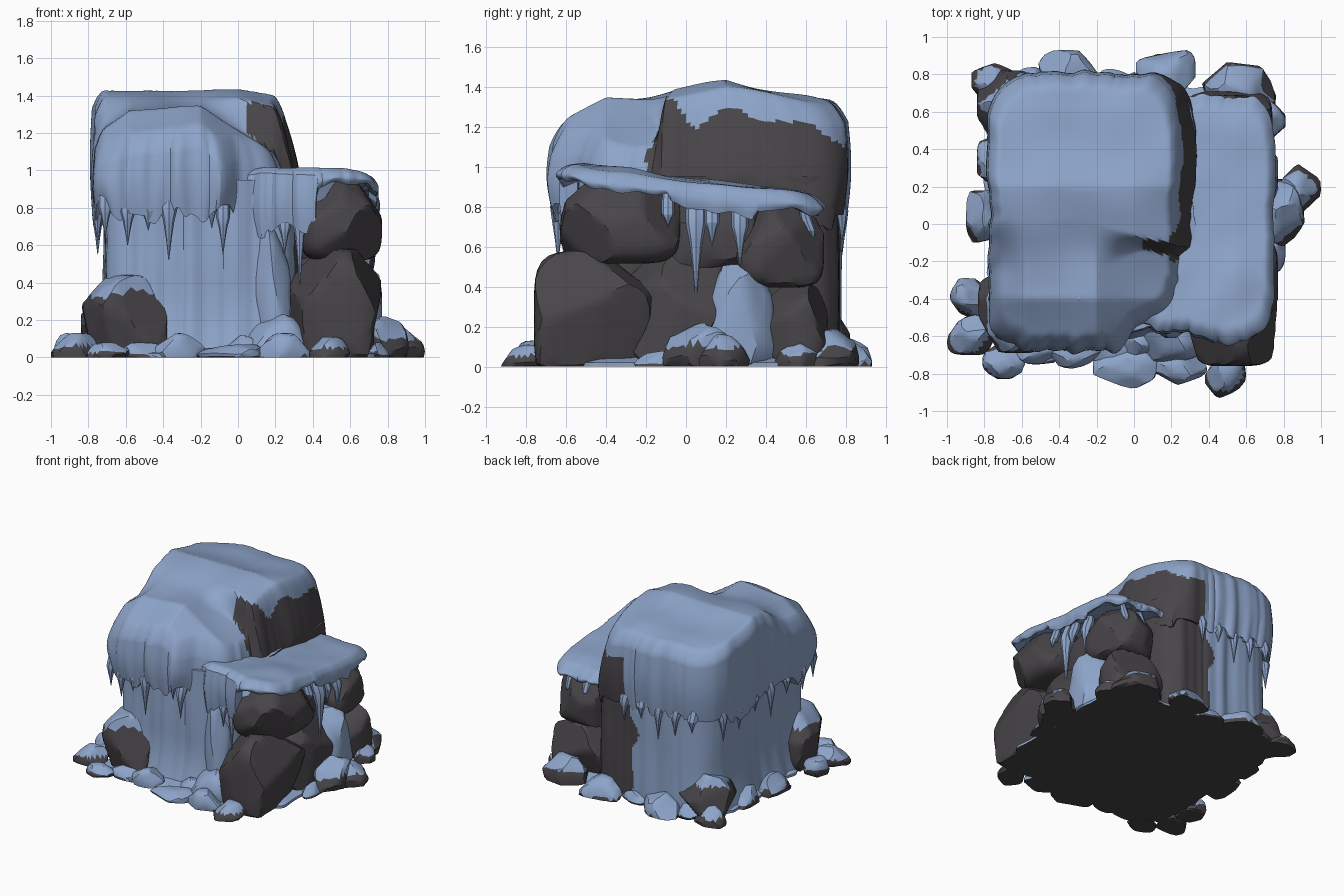
import bpy, bmesh, math, random
from mathutils import Vector, noise

if "Cube" in bpy.data.objects:
    bpy.data.objects.remove(bpy.data.objects["Cube"])


def material(name, rgb):
    m = bpy.data.materials.new(name)
    m.diffuse_color = (*rgb, 1)
    m.use_nodes = True
    m.node_tree.nodes["Principled BSDF"].inputs["Base Color"].default_value = m.diffuse_color
    return m


ICE = material("pale blue ice", (0.27, 0.375, 0.59))
ROCK = material("dark grey rock", (0.066, 0.06, 0.066))


def n3(x, y, z=0.0):
    return noise.noise(Vector((x + 7.3, y + 3.1, z + 1.7)))


def smooth(a, b, v):
    t = min(1, max(0, (v - a) / (b - a)))
    return t * t * (3 - 2 * t)


def finish(bm, name, is_rock):
    """Turn a bmesh into an object; is_rock(centre, normal) picks the colour."""
    bmesh.ops.recalc_face_normals(bm, faces=bm.faces[:])
    bm.normal_update()
    for f in bm.faces:
        c = f.calc_center_median()
        f.material_index = 1 if c.z < 0.004 or is_rock(c, f.normal) else 0
    me = bpy.data.meshes.new(name)
    bm.to_mesh(me)
    bm.free()
    me.materials.append(ICE)
    me.materials.append(ROCK)
    ob = bpy.data.objects.new(name, me)
    bpy.context.collection.objects.link(ob)
    bpy.ops.object.select_all(action='DESELECT')
    ob.select_set(True)
    bpy.context.view_layer.objects.active = ob
    bpy.ops.object.shade_smooth_by_angle(angle=math.radians(28))
    return ob


def outline(x0, x1, y0, y1, n=200, p=6, rough=0.04):
    """Wobbly rounded rectangle as (centre, list of offsets)."""
    cx, cy, hx, hy = (x0 + x1) / 2, (y0 + y1) / 2, (x1 - x0) / 2, (y1 - y0) / 2
    pts = []
    for i in range(n):
        a = math.tau * i / n
        c, s = math.cos(a), math.sin(a)
        r = (abs(c) ** p + abs(s) ** p) ** (-1 / p)
        r *= 1 - rough * 0.3 + rough * n3(c * r * 3, s * r * 3)
        r *= 1 - rough * 0.3 + rough * abs(n3(c * r * 6, s * r * 6, 5))
        pts.append((c * r * hx, s * r * hy))
    return cx, cy, pts


def loft(name, rings, is_rock):
    bm = bmesh.new()
    vs = [[bm.verts.new(p) for p in r] for r in rings]
    n = len(rings[0])
    for a, b in zip(vs, vs[1:]):
        for i in range(n):
            j = (i + 1) % n
            bm.faces.new((a[i], a[j], b[j], b[i]))
    bm.faces.new(vs[0])
    bm.faces.new(vs[-1])
    return finish(bm, name, is_rock)


def boulder(name, c, half, thr=9, seed=1, sub=3, chip=(0.82, 1.05), taper=0.0):
    """Chipped boulder, cut flat at the ground, with ice where it faces up."""
    rnd = random.Random(seed)
    planes = [(Vector((rnd.uniform(-1, 1), rnd.uniform(-1, 1), rnd.uniform(-.5, 1))).normalized(),
               rnd.uniform(*chip)) for _ in range(18)]
    bm = bmesh.new()
    bmesh.ops.create_icosphere(bm, subdivisions=sub, radius=1)
    for v in bm.verts:
        d = v.co.normalized()
        d = d * (sum(abs(k) ** 4.5 for k in d) ** (-1 / 4.5))
        for nrm, dist in planes:
            over = d.dot(nrm) - dist
            if over > 0:
                d = d - nrm * over
        v.co = d
    # stretch back to the full size after chipping
    lo = [min(v.co[k] for v in bm.verts) for k in range(3)]
    hi = [max(v.co[k] for v in bm.verts) for k in range(3)]
    for v in bm.verts:
        d = [2 * (v.co[k] - lo[k]) / (hi[k] - lo[k]) - 1 for k in range(3)]
        s = 1 - taper * max(0, d[2])
        v.co = (c[0] + d[0] * s * half[0], c[1] + d[1] * s * half[1], max(0, c[2] + d[2] * half[2]))

    def rule(p, nm):
        return nm.z * 0.6 + (p.z - c[2]) / half[2] < thr + 0.3 * n3(p.x * 7, p.y * 7, p.z * 7)
    return finish(bm, name, rule)


def cap(name, box, height, bottom, is_rock, edge=0.08, rings=36, shift=None, lean=None):
    """Ice sheet: a height surface with rounded rim and a hanging skirt."""
    cx, cy, pts = outline(*box)
    pts = [(px, py + shift(cx + px, cy + py)) for px, py in pts]
    out = []
    for k in range(1, rings + 1):
        t = (k / rings) ** 0.8
        ring = []
        for px, py in pts:
            x, y = cx + px * t, cy + py * t
            drop = edge * max(0, (t - 0.88) / 0.12) ** 2
            ring.append((x, y, height(x, y) - drop))
        out.append(ring)
    rim = out[-1]
    low = [min(bottom(x, y), z - 0.03) for x, y, z in rim]
    for k in range(1, 25):
        f = k / 24
        s = 1 + 0.025 * math.sin(math.pi * f) - 0.01 * f
        out.append([(cx + (x - cx) * s + (lean(x, y) * min(1, f * 1.3) if lean else 0),
                     cy + (y - cy) * s, z + (b - z) * f)
                    for (x, y, z), b in zip(rim, low)])
    out.append([(cx + (x - cx) * .88, cy + (y - cy) * .88, b + 0.03)
                for (x, y, z), b in zip(rim, low)])
    return loft(name, out, is_rock)


def icicle(name, x, y, top, tip, r, ix, iy):
    """Tapered spike whose root fades inward (ix, iy) into the ice sheet."""
    levels = [(tip, .04, 0), (tip + (top - tip) * .4, .3, 0), (tip + (top - tip) * .75, .6, 0),
              (top, .95, .008), (top + .06, .95, .03), (top + .14, .6, .05)]
    loft(name, [[(x + ix * k + r * s * math.cos(math.tau * i / 8),
                  y + iy * k + r * s * math.sin(math.tau * i / 8), z) for i in range(8)]
                for z, s, k in levels], lambda c, n: False)


# Inner block: frozen wall on the front and left, bare rock at the back right
cx, cy, pts = outline(-0.715, 0.33, -0.57, 0.775, rough=0.035)
rings = []
for k in range(41):
    z = 0.95 * k / 40
    flare = 1 + 0.11 * max(0, 1 - z / 0.4) ** 2
    rings.append([(cx + px * (flare if px < 0 else 1) * (1 + .02 * n3(px * 5, py * 5, z * 2)),
                   cy + py * (flare if py < 0 else 1) * (1 + .02 * n3(px * 5, py * 5, z * 2 + 9)), z)
                  for px, py in pts])


def core_rock(c, n):
    w = 0.12 * n3(c.x * 4, c.y * 4, c.z * 5)
    return (c.y > 0.6 and c.x > -0.08 + w) or (c.x > 0.24 and c.y > -0.4)


loft("frozen_wall", rings, core_rock)


# Main ice cap: high slab at the back, lower slope at the front
def main_height(x, y):
    back = 1.425 - 0.2 * max(0, y - 0.2) - 0.2 * max(0, 0.2 - y) - 0.15 * max(0, x)
    front = 1.34 - 0.6 * max(0, -0.4 - y) - 0.62 * max(0, x + 0.2) - 0.7 * max(0, -0.58 - x)
    w = -0.12 + 0.03 * n3(x * 5, 0)
    spread = 0.03 + 0.12 * smooth(0.1, -0.3, x)
    return front + (back - front) * smooth(w - spread, w + spread, y) + 0.03 * n3(x * 3, y * 3)


def main_bottom(x, y):
    return 0.78 + 0.1 * n3(x * 5, y * 5) - 0.12 * max(0, n3(x * 14, y * 14, 4))


def main_rock(c, n):
    w = 0.1 * n3(c.x * 5, c.y * 6, 2)
    top = 1.23 - 0.1 * smooth(.45, .8, c.y) + w + 0.14 * smooth(0.05, -0.08, c.y)
    side = c.x > 0.12 and c.y > -0.17 and n.z < 0.75 and c.z < top
    step = c.x > 0.05 and -0.2 < c.y < -0.05 and n.z < 0.6
    rear = c.y > 0.6 and c.x > 0.0 + w and c.z < 1.14 + w
    return side or step or rear


cap("main_ice_cap", (-0.775, 0.245, -0.675, 0.81), main_height, main_bottom, main_rock,
    shift=lambda x, y: 0.13 * smooth(-0.12, 0.04, x) * smooth(-0.2, -0.5, y),
    lean=lambda x, y: 0.085 * smooth(0.05, 0.18, x) * smooth(-0.3, -0.1, y))


# Lower ice ledge on the right
def ledge_height(x, y):
    return 1.02 - 0.12 * (y + 0.6) - 0.1 * max(0, x - 0.55) + 0.025 * n3(x * 4, y * 4, 3)


def ledge_bottom(x, y):
    z = ledge_height(x, y) - 0.09 + 0.05 * n3(x * 8, y * 8)
    if x < 0.42 and y < -0.4:
        z = 0.68 + 0.12 * n3(x * 9, y)
    if x > 0.5 and -0.08 < y < 0.36:
        z -= 0.04
    return z


cap("right_ice_ledge", (-0.02, 0.75, -0.63, 0.685), ledge_height, ledge_bottom,
    lambda c, n: False, edge=0.04,
    shift=lambda x, y: 0.05 * smooth(0.42, 0.3, x) * smooth(-0.2, -0.5, y))

# Stacked rocks under the ledge
boulder("upper_front_rock", (0.55, -0.33, 0.735), (0.22, 0.3, 0.22), seed=3, sub=4)
boulder("lower_front_rock", (0.515, -0.46, 0.24), (0.25, 0.3, 0.34), seed=8, sub=4)
boulder("lower_middle_rock", (0.5, -0.05, 0.26), (0.24, 0.33, 0.31), seed=5, sub=4)
boulder("upper_back_rock", (0.5, 0.47, 0.61), (0.235, 0.22, 0.215), seed=6, sub=4)
boulder("lower_back_rock", (0.5, 0.53, 0.19), (0.24, 0.18, 0.22), seed=7, sub=4)
boulder("filler_rock", (0.42, 0.12, 0.66), (0.2, 0.3, 0.2), seed=9)
boulder("side_ice_column", (0.61, 0.265, 0.2), (0.16, 0.175, 0.31), -9, 10, chip=(.95, 1.15))
boulder("front_ice_column", (0.17, -0.5, 0.33), (0.11, 0.11, 0.38), -9, 11)
boulder("front_ice_bulge", (0.2, -0.6, 0.06), (0.17, 0.14, 0.17), -9, 12, taper=.3)

# Boulders at the front left and back left corners
boulder("front_left_boulder", (-0.605, -0.48, 0.2), (0.23, 0.21, 0.24), 0.85, 13, 4)
boulder("back_left_boulder", (-0.65, 0.63, 0.14), (0.19, 0.19, 0.2), 0.85, 14, 4)

# Small stones round the foot: x, y, half width, half depth, height, ice threshold
stones = [
    (-0.75, 0.75, .12, .11, .14, .75), (-0.34, 0.79, .17, .14, .15, .1), (0.17, 0.79, .16, .14, .14, .1),
    (0.56, 0.7, .2, .17, .19, .75), (0.72, 0.56, .09, .12, .13, .7), (0.88, 0.19, .12, .13, .16, .9),
    (0.78, 0.06, .14, .18, .22, .6), (-0.79, 0.04, .11, .14, .14, .5), (-0.74, 0.33, .1, .13, .13, .5),
    (-0.88, -0.39, .11, .11, .13, .5), (-0.87, -0.59, .13, .11, .13, .75), (-0.69, -0.74, .12, .09, .08, .6),
    (-0.32, -0.67, .15, .11, .13, -.3), (-0.52, -0.67, .13, .08, .08, .2), (-0.03, -0.76, .19, .12, .07, -.5),
    (0.24, -0.76, .15, .1, .13, -.3), (0.49, -0.81, .11, .12, .11, .8), (0.05, -0.63, .13, .1, .12, -.5),
    (-0.1, 0.76, .12, .07, .08, .1), (0.75, -0.12, .06, .14, .08, .3), (-0.56, 0.76, .1, .08, .1, .3),
]
for i, (x, y, a, b, h, thr) in enumerate(stones):
    boulder(f"foot_stone_{i + 1}", (x, y, h * 0.2), (a, b, h * 0.8), thr - 0.1, 30 + i,
            chip=(0.76, 1.0), taper=0.25)

# Flat frozen footing that closes the underside
cx, cy, pts = outline(-0.79, 0.75, -0.75, 0.77, p=5, rough=0.06)
loft("frozen_footing", [[(cx + px * s, cy + py * s, z) for px, py in pts]
                        for s, z in ((1, 0), (1, .02), (.9, .05))], lambda c, n: False)

# Icicles on each side: (x, y, root height, tip height, radius), inward direction
front = [(-0.71, -0.59, .8, .64, .04), (-0.59, -0.63, .78, .6, .045), (-0.48, -0.64, .78, .68, .04),
         (-0.37, -0.64, .8, .52, .05), (-0.14, -0.62, .8, .69, .035), (-0.08, -0.61, .75, .55, .04),
         (0.33, -0.55, .75, .38, .045), (0.25, -0.54, .7, .55, .035)]
right = [(0.69, 0.05, .72, .33, .055), (0.7, 0.13, .72, .6, .04), (0.69, 0.27, .7, .5, .045),
         (0.7, -0.09, .76, .7, .035)]
back = [(0.6, 0.63, .68, .62, .03), (0.45, 0.63, .68, .6, .035)]
back += [(-0.6 + 0.15 * i, 0.78, .78, 0.62 + 0.07 * math.sin(i * 2.1 + 1), .042) for i in range(5)]
left = [(-0.75, -0.4 + 0.2 * i, .78, 0.62 + 0.07 * math.sin(i * 2.4), .042) for i in range(6)]
for side, group, ix, iy in (("front", front, 0, 1), ("right", right, -1, 0),
                            ("back", back, 0, -1), ("left", left, 1, 0)):
    for i, spike in enumerate(group):
        icicle(f"{side}_icicle_{i + 1}", *spike, ix, iy)
